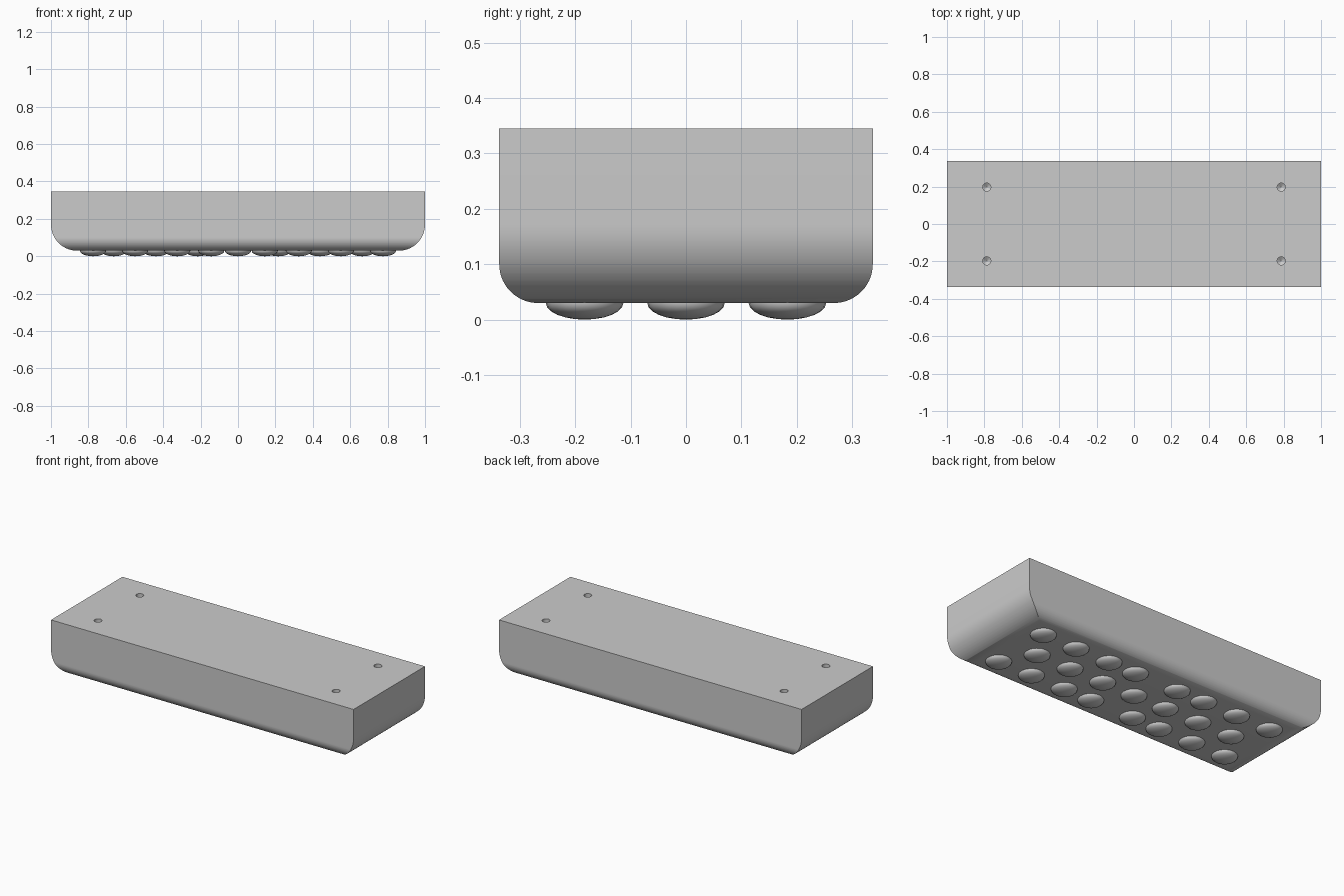
import bpy, bmesh
from math import sin, cos, pi, radians, sqrt

if "Cube" in bpy.data.objects:
    bpy.data.objects.remove(bpy.data.objects["Cube"], do_unlink=True)

HALF_X, HALF_Y = 1.0, 0.337
BASE, TOP = 0.03, 0.345
END_R, SIDE_R = 0.14, 0.07

grey = bpy.data.materials.new("plain grey")
grey.use_nodes = True
colour = (0.6, 0.6, 0.6, 1)
grey.diffuse_color = colour
grey.node_tree.nodes["Principled BSDF"].inputs["Base Color"].default_value = colour


def make_object(name, bm):
    bmesh.ops.recalc_face_normals(bm, faces=bm.faces)
    mesh = bpy.data.meshes.new(name)
    bm.to_mesh(mesh)
    bm.free()
    mesh.materials.append(grey)
    obj = bpy.data.objects.new(name, mesh)
    bpy.context.collection.objects.link(obj)
    return obj


def loft(bm, rings):
    loops = [[bm.verts.new(p) for p in ring] for ring in rings]
    n = len(loops[0])
    for a, b in zip(loops, loops[1:]):
        for i in range(n):
            j = (i + 1) % n
            bm.faces.new((a[i], a[j], b[j], b[i]))
    bm.faces.new(loops[0][::-1])
    bm.faces.new(loops[-1])


def circle(x, y, z, r, n):
    return [(x + r * cos(2 * pi * i / n), y + r * sin(2 * pi * i / n), z) for i in range(n)]


def select_only(obj):
    bpy.ops.object.select_all(action='DESELECT')
    obj.select_set(True)
    bpy.context.view_layer.objects.active = obj


def smooth(obj):
    select_only(obj)
    bpy.ops.object.shade_smooth_by_angle(angle=radians(30))


def inset(z, r):
    """How far a rounded lower edge of radius r pulls in at height z."""
    drop = max(0, BASE + r - z)
    return r - sqrt(max(0, r * r - drop * drop))


# Body: stacked rectangles, rounded more at the ends than along the sides
heights = {TOP}
for radius in (END_R, SIDE_R):
    heights |= {round(BASE + radius * (1 - sin(pi / 2 * k / 14)), 5) for k in range(15)}
rings = []
for z in sorted(heights):
    x, y = HALF_X - inset(z, END_R), HALF_Y - inset(z, SIDE_R)
    rings.append([(-x, -y, z), (x, -y, z), (x, y, z), (-x, y, z)])
bm = bmesh.new()
loft(bm, rings)
body = make_object("body", bm)

# Four blind screw holes with conical ends in the top
bm = bmesh.new()
for x in (-0.787, 0.787):
    for y in (-0.197, 0.197):
        loft(bm, [circle(x, y, z, r, 16)
                  for z, r in ((0.195, 0.0005), (0.21, 0.022), (TOP + 0.05, 0.022))])
cutter = make_object("hole_cutter", bm)
cutter.hide_render = True
select_only(body)
mod = body.modifiers.new("screw_holes", 'BOOLEAN')
mod.operation = 'DIFFERENCE'
mod.solver = 'EXACT'
mod.object = cutter
bpy.ops.object.modifier_apply(modifier=mod.name)
bpy.data.objects.remove(cutter, do_unlink=True)
smooth(body)

# Shallow domed studs underneath, in three staggered rows
outer = (0.143, 0.325, 0.55, 0.775)
middle = (0.215, 0.438, 0.664)
spots = [(s * x, y) for y in (-0.183, 0.183) for x in outer for s in (-1, 1)]
spots += [(0, 0)] + [(s * x, 0) for x in middle for s in (-1, 1)]
for number, (x, y) in enumerate(spots, 1):
    bm = bmesh.new()
    angles = [pi / 2 * k / 6 for k in range(6)] + [pi / 2 * 0.98]
    rings = [circle(x, y, BASE + 0.004, 0.07, 24)]
    rings += [circle(x, y, BASE * (1 - sin(a)), 0.07 * cos(a), 24) for a in angles]
    loft(bm, rings)
    smooth(make_object(f"stud_{number:02d}", bm))
